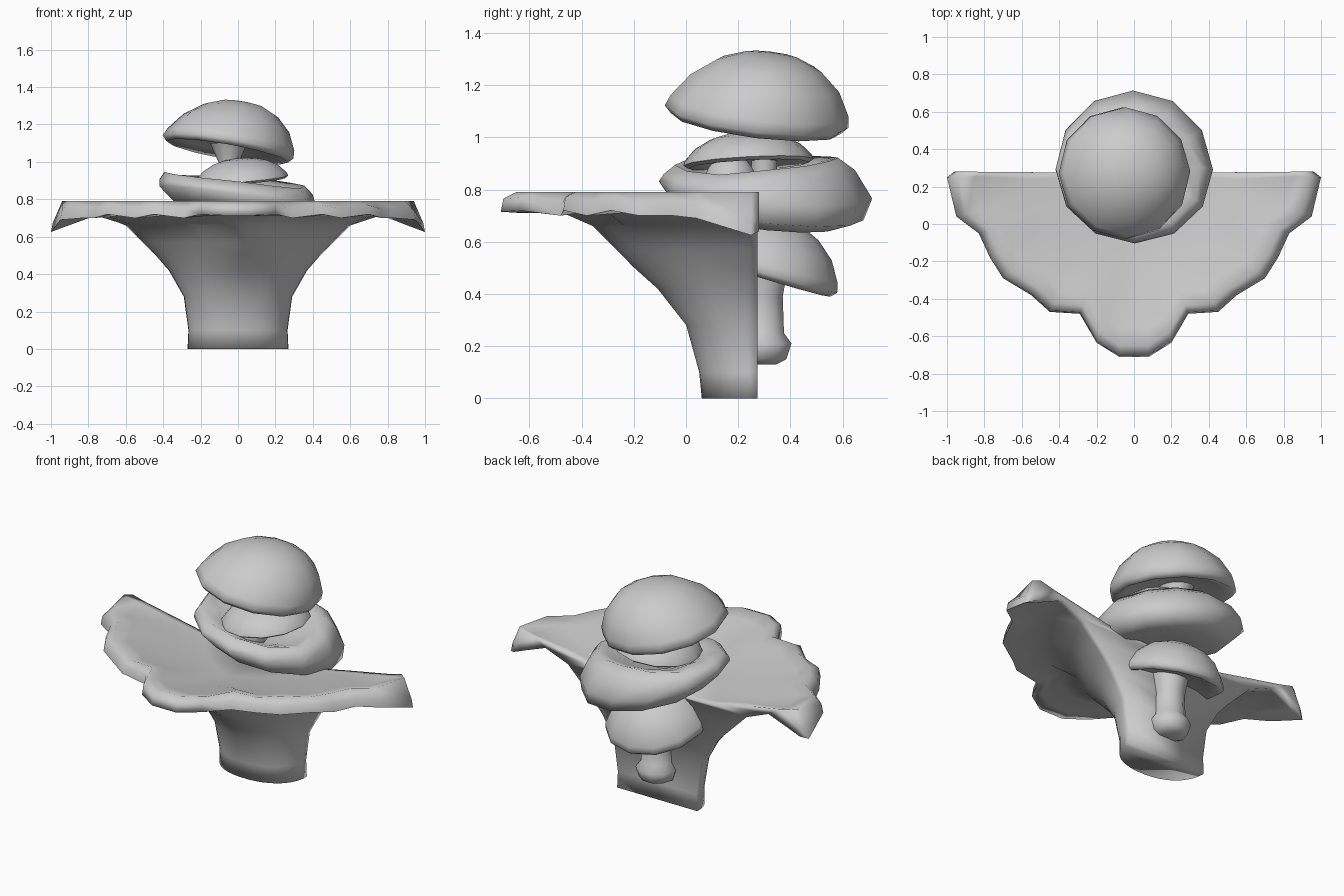
import bpy, bmesh, math
from mathutils import Matrix, Vector

if "Cube" in bpy.data.objects:
    bpy.data.objects.remove(bpy.data.objects["Cube"])

BACK = 0.275


def finish(bm, name, angle=50):
    bmesh.ops.recalc_face_normals(bm, faces=bm.faces)
    me = bpy.data.meshes.new(name)
    bm.to_mesh(me)
    bm.free()
    ob = bpy.data.objects.new(name, me)
    bpy.context.collection.objects.link(ob)
    bpy.ops.object.select_all(action='DESELECT')
    ob.select_set(True)
    bpy.context.view_layer.objects.active = ob
    bpy.ops.object.shade_smooth_by_angle(angle=math.radians(angle))
    return ob


def lathe(name, profile, loc, tilt_x=0, tilt_y=0, n=12, warp=None):
    """Turn (radius, height) points about z; close both ends; tilt and place."""
    bm = bmesh.new()
    rings = []
    for i, (r, z) in enumerate(profile):
        ring = []
        for k in range(n):
            a = math.tau * k / n
            p = Vector((r * math.cos(a), r * math.sin(a), z))
            if warp:
                p = warp(p, a, i)
            ring.append(bm.verts.new(p))
        rings.append(ring)
    for lo, hi in zip(rings, rings[1:]):
        for k in range(n):
            j = (k + 1) % n
            bm.faces.new((lo[k], lo[j], hi[j], hi[k]))
    for ring in (rings[0], rings[-1]):
        bmesh.ops.contextual_create(bm, geom=ring)
    rot = Matrix.Rotation(math.radians(tilt_y), 4, 'Y') @ Matrix.Rotation(math.radians(tilt_x), 4, 'X')
    bm.transform(Matrix.Translation(loc) @ rot)
    return finish(bm, name, 70)


# Bracket: half funnel with a scalloped lip, V-shaped dish on top and flat back
half = [(0.96, 0.28), (1.0, 0.25), (0.95, 0.04), (0.83, -0.05), (0.77, -0.18), (0.70, -0.29),
        (0.55, -0.38), (0.45, -0.47), (0.29, -0.48), (0.20, -0.635), (0.08, -0.71)]
outline = half + [(-x, y) for x, y in reversed(half)]
tip_z = [0.64, 0.625, 0.69, 0.70, 0.70, 0.72, 0.70, 0.72, 0.70, 0.72, 0.715]
tip_z += tip_z[::-1]
N = len(outline)


def stem_ring(z, w, front, power):
    """Half superellipse: low power is boxy, high power is V-shaped."""
    pts = []
    for k in range(N):
        a = math.pi * k / (N - 1)
        c, s = math.cos(a), math.sin(a)
        x = math.copysign(abs(c) ** power, c) * w
        pts.append((x, BACK - abs(s) ** power * (BACK - front), z))
    return pts


def lip_ring(scale, z):
    return [(x * scale, BACK + (y - BACK) * scale, z[k] if isinstance(z, list) else z)
            for k, (x, y) in enumerate(outline)]


rings = [stem_ring(*p) for p in ((0, .27, .06, .9), (.1, .265, .05, .9), (.28, .29, 0, .95),
                                 (.42, .37, -.11, 1.15), (.5, .44, -.2, 1.35),
                                 (.57, .51, -.27, 1.45), (.66, .6, -.36, 1.5))]
rings += [lip_ring(0.78, 0.72), lip_ring(0.92, [min(z + .03, .71) for z in tip_z]),
          lip_ring(1, tip_z), lip_ring(0.99, [z + .05 for z in tip_z]),
          lip_ring(0.94, 0.79), lip_ring(0.85, 0.768),
          stem_ring(.725, .58, -.34, 1.5), stem_ring(.685, .38, -.1, 1.4)]
bm = bmesh.new()
rows = [[bm.verts.new(p) for p in ring] for ring in rings]
for lo, hi in zip(rows, rows[1:]):
    for k in range(N - 1):
        bm.faces.new((lo[k], lo[k + 1], hi[k + 1], hi[k]))
center = bm.verts.new((0, BACK, 0.67))
for k in range(N - 1):
    bm.faces.new((rows[-1][k], rows[-1][k + 1], center))
bm.faces.new(rows[0])
bm.faces.new([r[0] for r in rows] + [center] + [r[-1] for r in reversed(rows)])
finish(bm, "bracket", 100)


# Mushroom caps: dome over a hollow underside
def cap_profile(r, h):
    return [(r * .2, h * .12), (r * .7, h * .06), (r * .93, -h * .06), (r, h * .04), (r * .97, h * .2),
            (r * .81, h * .55), (r * .57, h * .82), (r * .32, h * .96), (r * .1, h)]


def lean(p, a, i):
    if i > 3:
        p.x += .15 * max(0, p.z)
        p.y += .1 * max(0, p.z)
    return p


lathe("top_cap", cap_profile(.355, .265), (-.055, .27, 1.07), -7, 10, warp=lean)
lathe("inner_cap", cap_profile(.25, .12), (.02, .24, .9), 3, -5)
lathe("lower_cap", cap_profile(.295, .22), (-.02, .295, .482), -17, 2)


# Wavy cup around the main stem: rim leans inward and up at the back, out at the left
def cup_warp(p, a, i):
    back = max(0, math.sin(a + .3))
    front = max(0, -math.sin(a))
    left = max(0, -math.cos(a))
    if i >= 4:
        shrink = 1 - (.16 if i == 4 else .26) * back
        p.x *= shrink
        p.y *= shrink
        p.z += .045 * back - .03 * front
    if i in (4, 5):
        p.x -= .04 * left * (i - 3) / 2
        p.z -= .02 * left
    if i >= 3:
        p.y += .03 * front
        p.z -= .02 * front
    if i < 3:
        p.x += .05
        p.y += .03
    return p


lathe("cup", [(.1, -.09), (.27, -.11), (.37, -.07), (.425, .01), (.41, .07), (.37, .11),
              (.29, .08), (.15, .03)], (0, .29, .80), -6, 8, warp=cup_warp)

# Stems
lathe("top_stem", [(.06, 0), (.05, .25), (.055, .4), (.1, .5)], (-.05, .3, .6), n=10)
lathe("inner_stem", [(.08, 0), (.11, .04), (.09, .09), (.06, .13)], (-.03, .17, .79), n=10)
lathe("lower_stem", [(.06, -.02), (.1, .0), (.12, .06), (.09, .1), (.085, .24), (.11, .37)],
      (-.01, .29, .15), n=10)
